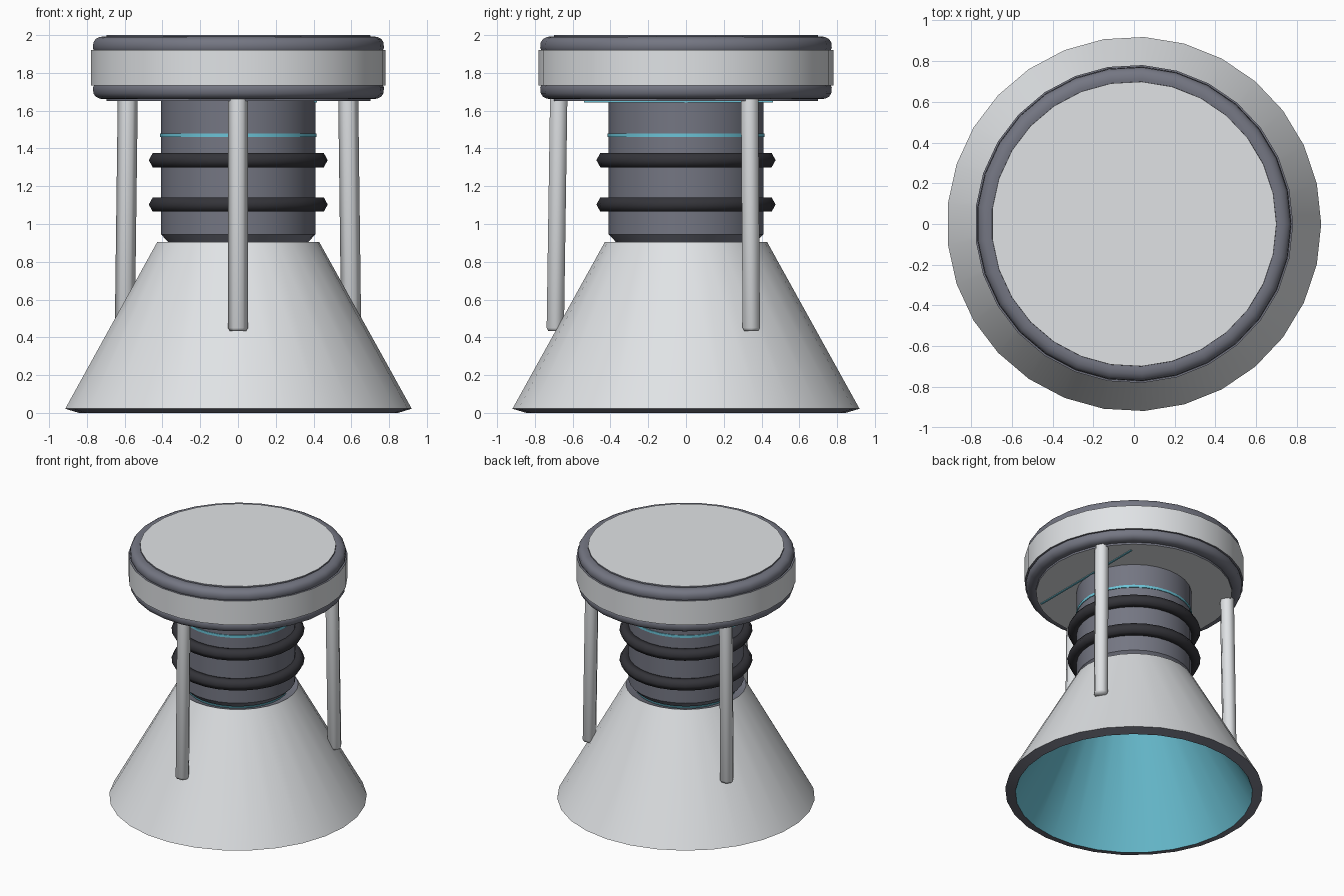
import bpy, bmesh, math
from mathutils import Vector

if "Cube" in bpy.data.objects:
    bpy.data.objects.remove(bpy.data.objects["Cube"])

SIDES = 29


def material(name, r, g, b):
    m = bpy.data.materials.new(name)
    m.diffuse_color = (r, g, b, 1)
    m.use_nodes = True
    m.node_tree.nodes["Principled BSDF"].inputs["Base Color"].default_value = m.diffuse_color
    return m


LIGHT = material("light grey", 0.745, 0.765, 0.785)
MID = material("slate grey", 0.175, 0.182, 0.225)
BLACK = material("near black", 0.034, 0.034, 0.041)
TEAL = material("teal", 0.15, 0.55, 0.68)


def finish(bm, name, mats, angle=35):
    bmesh.ops.recalc_face_normals(bm, faces=bm.faces)
    me = bpy.data.meshes.new(name)
    bm.to_mesh(me)
    bm.free()
    ob = bpy.data.objects.new(name, me)
    for m in mats:
        me.materials.append(m)
    bpy.context.collection.objects.link(ob)
    bpy.ops.object.select_all(action='DESELECT')
    ob.select_set(True)
    bpy.context.view_layer.objects.active = ob
    bpy.ops.object.shade_smooth_by_angle(angle=math.radians(angle))
    return ob


def lathe(name, profile, mats, bands=None, closed=False, angle=35):
    """Spin (r, z) points about z; bands gives a material index per segment."""
    bm = bmesh.new()
    rings = []
    for r, z in profile:
        if r == 0:
            rings.append([bm.verts.new((0, 0, z))] * SIDES)
        else:
            angles = [math.tau * i / SIDES for i in range(SIDES)]
            rings.append([bm.verts.new((r * math.cos(a), r * math.sin(a), z)) for a in angles])
    n = len(rings)
    for k in range(n if closed else n - 1):
        a, b = rings[k], rings[(k + 1) % n]
        for i in range(SIDES):
            j = (i + 1) % SIDES
            f = bm.faces.new(list(dict.fromkeys((a[i], a[j], b[j], b[i]))))
            f.material_index = bands[k] if bands else 0
    return finish(bm, name, mats, angle)


# flared bell: open shell with light outside, slate rims and teal lining
lathe("bell", [(0.43, 0.905), (0.92, 0.022), (0.847, 0.0), (0.36, 0.883)],
      [LIGHT, MID, TEAL], [0, 1, 2, 1], closed=True)

# neck with chamfered foot
lathe("neck", [(0, 0.90), (0.367, 0.90), (0.41, 0.945), (0.41, 1.68), (0, 1.68)], [MID])

# black sealing rings and thin teal stripe around the neck
for i, z in enumerate((1.103, 1.338)):
    pts = [(0.433 + 0.042 * math.cos(math.tau * k / 6),
            z + 0.044 * math.sin(math.tau * k / 6)) for k in range(6)]
    lathe(f"neck_ring_{i + 1}", pts, [BLACK], closed=True, angle=70)
lathe("neck_stripe", [(0.40, 1.461), (0.415, 1.461), (0.415, 1.48), (0.40, 1.48)],
      [TEAL], closed=True)

# cap disc: light faces and band, slate shoulders
lathe("cap_disc",
      [(0, 1.65), (0.70, 1.65), (0.705, 1.733), (0.782, 1.733), (0.782, 1.922),
       (0.705, 1.922), (0.70, 2.0), (0, 2.0)],
      [LIGHT, MID], [0, 1, 1, 0, 1, 1, 0])

# rounded slate rings on both edges of the cap, just short of its flat faces
for name, s in (("cap_lower_ring", -1), ("cap_upper_ring", 1)):
    pts = [(0.69, 0.161), (0.715, 0.166), (0.738, 0.163), (0.758, 0.153),
           (0.770, 0.135), (0.773, 0.105), (0.767, 0.093), (0.69, 0.093)]
    lathe(name, [(r, 1.827 + s * h) for r, h in pts], [MID], closed=True, angle=50)

# thin teal strip under the cap
bm = bmesh.new()
bmesh.ops.create_cube(bm, size=1)
for v in bm.verts:
    v.co = Vector((0.41 + v.co.x * 0.014, -0.04 + v.co.y * 1.0, 1.649 + v.co.z * 0.009))
finish(bm, "cap_strip", [TEAL])

# three slightly splayed six-sided struts with bevelled feet
for i in range(3):
    ang = math.radians(-90 + 120 * i)
    out = Vector((math.cos(ang), math.sin(ang), 0))
    bm = bmesh.new()
    rings = []
    for z, r in ((0.433, 0.043), (0.45, 0.053), (1.70, 0.053)):
        centre = out * (0.692 - 0.018 * (z - 0.44) / 1.22) + Vector((0, 0, z))
        rings.append([bm.verts.new(centre + Vector((r * math.cos(t), r * math.sin(t), 0)))
                      for t in (math.tau * k / 6 for k in range(6))])
    for a, b in zip(rings, rings[1:]):
        for k in range(6):
            j = (k + 1) % 6
            bm.faces.new((a[k], a[j], b[j], b[k]))
    bm.faces.new(rings[0])
    bm.faces.new(rings[-1])
    finish(bm, f"strut_{i + 1}", [LIGHT], 65)
